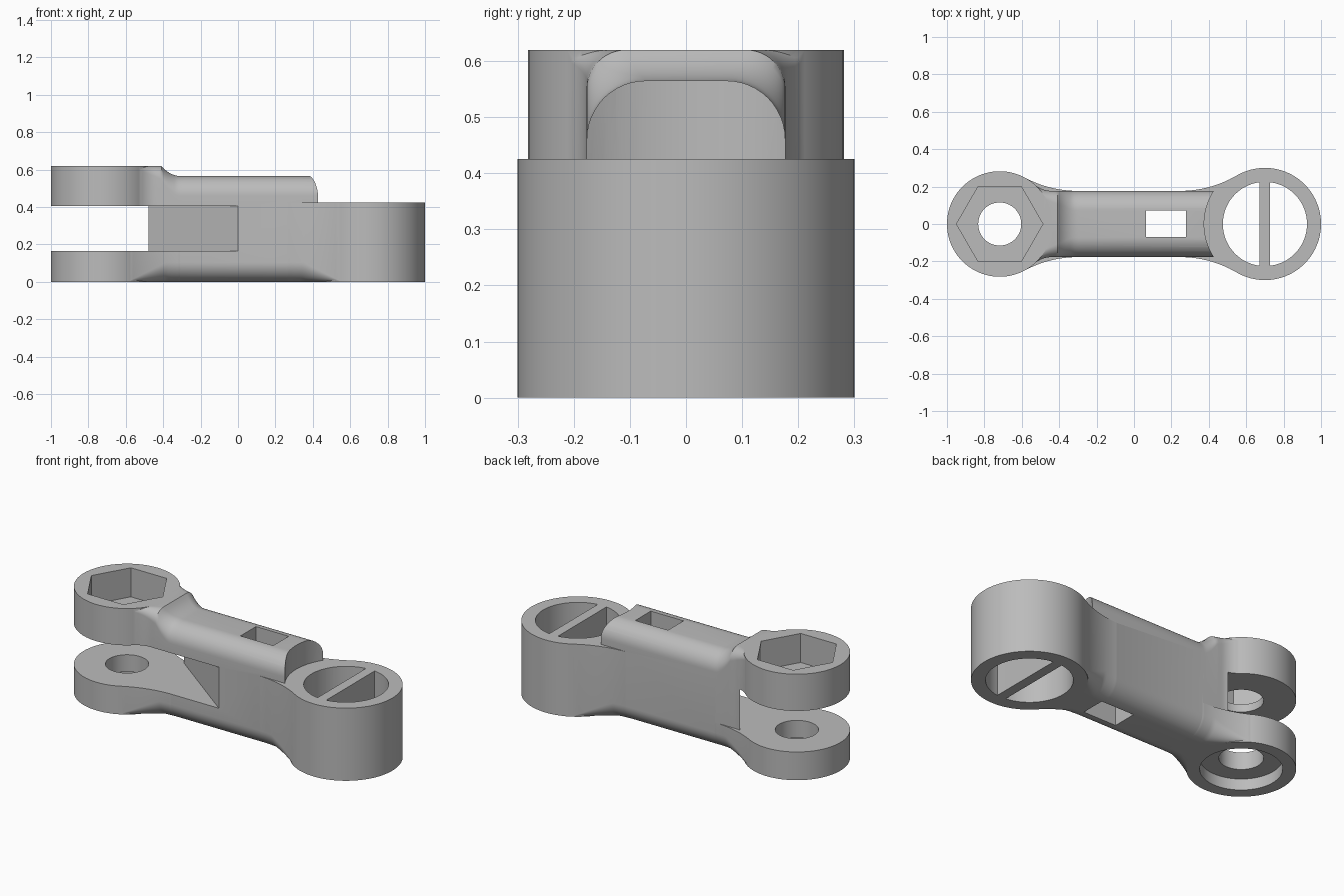
import bpy
import bmesh
from math import sin, cos, pi, sqrt

old = bpy.data.objects.get("Cube")
if old:
    bpy.data.objects.remove(old, do_unlink=True)

grey = bpy.data.materials.new("plain grey")
grey.use_nodes = True
grey.diffuse_color = (0.5, 0.5, 0.5, 1)
grey.node_tree.nodes["Principled BSDF"].inputs["Base Color"].default_value = (0.5, 0.5, 0.5, 1)

FORK_X, RING_X = -0.718, 0.70     # end centres
FORK_R, RING_R = 0.282, 0.30      # end radii
HALF = 0.177                      # half width of the bar
ROUND = 0.105                     # rounding of the bar edges
BAR_TOP, LUG_TOP, RING_TOP = 0.565, 0.62, 0.425


def make(name, rings):
    """Skin a closed solid through equally long rings of points."""
    bm = bmesh.new()
    loops = [[bm.verts.new(p) for p in ring] for ring in rings]
    n = len(loops[0])
    for a, b in zip(loops, loops[1:]):
        for i in range(n):
            j = (i + 1) % n
            bm.faces.new((a[i], a[j], b[j], b[i]))
    bm.faces.new(loops[0][::-1])
    bm.faces.new(loops[-1])
    bmesh.ops.recalc_face_normals(bm, faces=bm.faces[:])
    mesh = bpy.data.meshes.new(name)
    bm.to_mesh(mesh)
    bm.free()
    mesh.materials.append(grey)
    obj = bpy.data.objects.new(name, mesh)
    bpy.context.collection.objects.link(obj)
    return obj


def prism(name, outline, z0, z1):
    return make(name, [[(x, y, z) for x, y in outline] for z in (z0, z1)])


def disc(x, r, n=96, start=0.0, sweep=2 * pi):
    steps = n if sweep > 6 else n - 1
    return [(x + r * cos(start + sweep * i / steps), r * sin(start + sweep * i / steps))
            for i in range(n)]


def section(x, w, top, r_top, r_low):
    """Rounded rectangle across the bar; a top radius of 0 gives sharp corners."""
    pts = []
    for sy, sz, r, a0 in ((1, 1, r_top, 0), (-1, 1, r_top, pi / 2),
                          (-1, 0, r_low, pi), (1, 0, r_low, 1.5 * pi)):
        cy = sy * (w - r)
        cz = top - r if sz else r
        steps = 12 if r else 0
        for i in range(steps + 1):
            a = a0 + (pi / 2) * i / max(steps, 1)
            pts.append((x, cy + r * cos(a), cz + r * sin(a)))
    return pts


def boolean(target, tool, kind):
    mod = target.modifiers.new(kind, 'BOOLEAN')
    mod.operation = kind
    mod.solver = 'EXACT'
    mod.object = tool
    bpy.context.view_layer.objects.active = target
    bpy.ops.object.modifier_apply(modifier=mod.name)
    bpy.data.objects.remove(tool, do_unlink=True)


def clamp(t):
    return max(0.0, min(1.0, t))


def fillet(end_r, rho):
    """Lengths from the end centre to the start and finish of its side fillet."""
    reach = sqrt((end_r + rho) ** 2 - (HALF + rho) ** 2)
    return reach * end_r / (end_r + rho), reach


def fillet_width(d, reach, rho):
    if d >= reach:
        return HALF
    return HALF + rho - sqrt(rho ** 2 - (reach - d) ** 2)


# Rounded bar, rising and widening into the upper fork lug
rho = 0.135
near, reach = fillet(FORK_R, rho)
rings = []
for i in range(25):
    d = near + (0.43 - near) * i / 24
    x = FORK_X + d
    rise = max(0.0, -0.30 - x)
    top = min(LUG_TOP, BAR_TOP + rho - sqrt(max(0, rho ** 2 - rise ** 2)))
    r_top = 0.02 + (ROUND - 0.02) * clamp((x + 0.53) / 0.2)
    w = fillet_width(d, reach, rho) - (0.003 if i == 0 else 0)
    rings.append(section(x, w, top, r_top, ROUND))
rings.append(section(0.45, HALF, BAR_TOP, ROUND, ROUND))
body = make("link_body", rings)


# Long side fillets: low at the fork, full height at the ring
def web(name, cx, side, end_r, top):
    rho = 0.6
    near, reach = fillet(end_r, rho)
    rings = []
    for i in range(25):
        d = near + (reach - near) * i / 24
        inset = 0.003 if i in (0, 24) else 0
        r_low = 0.003 + (ROUND - 0.003) * clamp((d - near) / 0.2)
        rings.append(section(cx + side * d, fillet_width(d, reach, rho) - inset,
                             top, 0, r_low))
    return make(name, rings)


# Clear the bar top around the ring before joining the ends
boolean(body, prism("ring_clearance", disc(RING_X, 0.325), RING_TOP, 0.9), 'DIFFERENCE')
for part in (prism("fork_lug", disc(FORK_X, FORK_R), 0, LUG_TOP),
             prism("ring", disc(RING_X, RING_R), 0, RING_TOP),
             web("fork_web", FORK_X, 1, FORK_R, 0.165),
             web("ring_web", RING_X, -1, RING_R, RING_TOP)):
    boolean(body, part, 'UNION')

# Fork slot with a slanted back wall
slope = -0.475 / 0.357
slot = [(-1.3, -0.5), (slope * -0.323, -0.5), (slope * 0.677, 0.5), (-1.3, 0.5)]
boolean(body, prism("fork_slot", slot, 0.165, 0.405), 'DIFFERENCE')

# Bolt hole, hexagonal nut pocket, counterbore, and bar window
window = [(0.065, -0.07), (0.277, -0.07), (0.277, 0.073), (0.065, 0.073)]
cuts = [prism("bolt_hole", disc(FORK_X, 0.115, 64), -0.1, 0.9),
        prism("nut_pocket", disc(FORK_X, 0.231, 6), 0.45, 0.9),
        prism("counterbore", disc(FORK_X, 0.213), -0.1, 0.065),
        prism("bar_window", window, -0.1, 0.9)]

# Two half-round openings leave a crossbar in the ring
half_gap = 0.028
for side in (1, -1):
    a = 1.46 - 0.015
    arc = disc(0, 0.225, 48, -a, 2 * a)
    outline = [(half_gap, -0.212)] + arc + [(half_gap, 0.212)]
    cuts.append(prism("ring_opening", [(RING_X + side * x, y) for x, y in outline], -0.1, 0.9))
for tool in cuts:
    boolean(body, tool, 'DIFFERENCE')

# Smooth curved walls, keep edges crisp
bpy.ops.object.select_all(action='DESELECT')
body.select_set(True)
bpy.context.view_layer.objects.active = body
bpy.ops.object.shade_smooth_by_angle()
